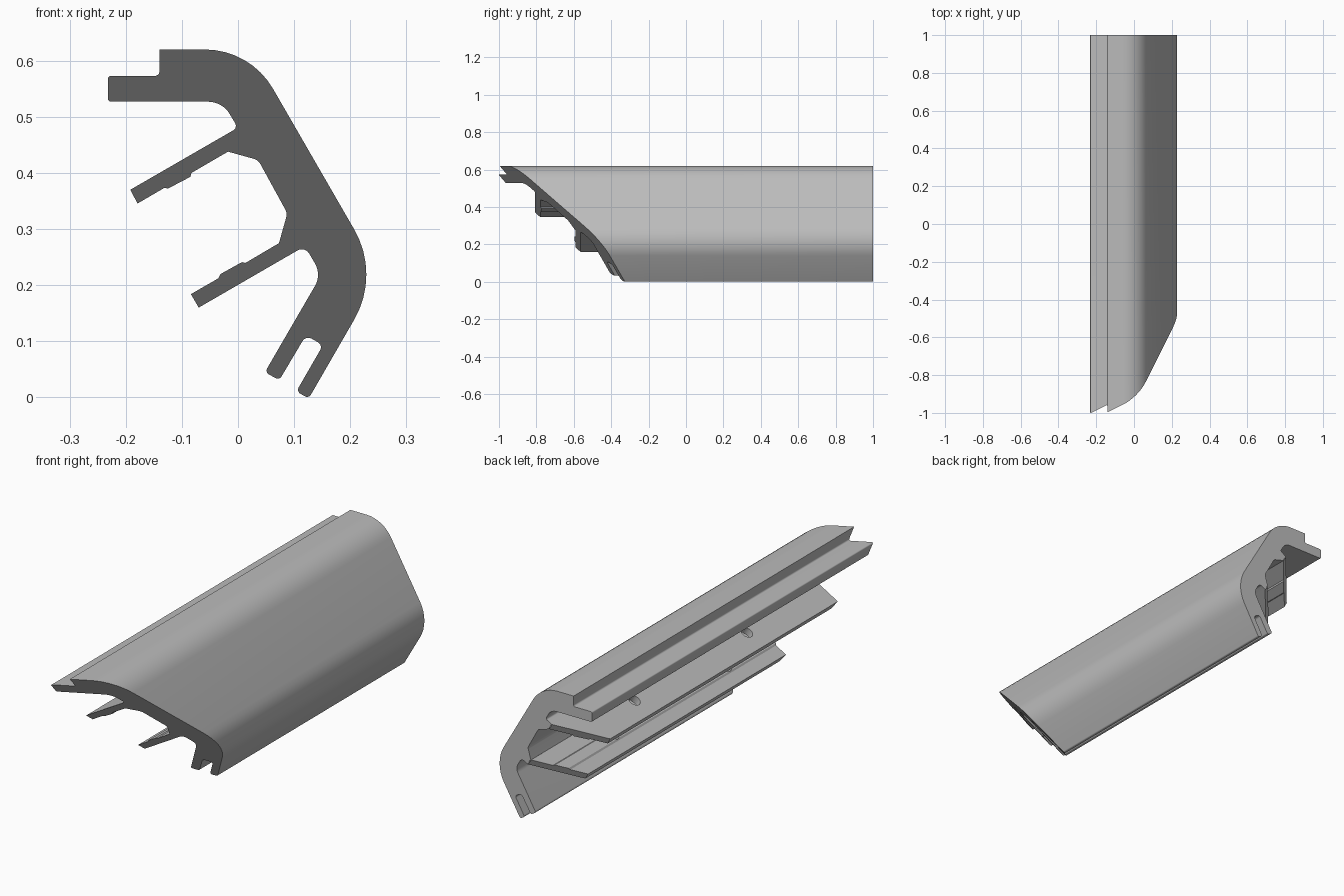
import bpy, bmesh, math
from mathutils import Vector

if "Cube" in bpy.data.objects:
    bpy.data.objects.remove(bpy.data.objects["Cube"])

grey = bpy.data.materials.new("metal grey")
grey.diffuse_color = (0.5, 0.5, 0.5, 1)
grey.use_nodes = True
grey.node_tree.nodes["Principled BSDF"].inputs["Base Color"].default_value = grey.diffuse_color

C30, S30 = math.cos(math.radians(30)), 0.5


def fillet(points, segs=8):
    """Round each (x, z, radius) corner of a closed profile."""
    out = []
    n = len(points)
    for i, p in enumerate(points):
        c = Vector(p[:2])
        r = p[2] if len(p) > 2 else 0
        if r == 0:
            out.append(c)
            continue
        a = (Vector(points[i - 1][:2]) - c).normalized()
        b = (Vector(points[(i + 1) % n][:2]) - c).normalized()
        half = a.angle(b) / 2
        t = r / math.tan(half)
        centre = c + (a + b).normalized() * (r / math.sin(half))
        v0, v1 = c + a * t - centre, c + b * t - centre
        total = v0.angle(v1)
        for k in range(segs + 1):
            f = k / segs
            v = (v0 * math.sin((1 - f) * total) + v1 * math.sin(f * total)) / math.sin(total)
            out.append(centre + v)
    return out


def front_y(p):
    """Mitred front end."""
    return -0.39 + 0.5 * p.x - C30 * p.y


def extrude(name, points, back_y):
    """Prism along y between the mitred front and a back end rule."""
    prof = fillet(points)
    bm = bmesh.new()
    front = [bm.verts.new((p.x, front_y(p), p.y)) for p in prof]
    back = [bm.verts.new((p.x, back_y(p), p.y)) for p in prof]
    bm.faces.new(front)
    bm.faces.new(back[::-1])
    n = len(prof)
    for i in range(n):
        j = (i + 1) % n
        bm.faces.new((front[i], back[i], back[j], front[j]))
    bmesh.ops.recalc_face_normals(bm, faces=bm.faces)
    me = bpy.data.meshes.new(name)
    bm.to_mesh(me)
    bm.free()
    me.materials.append(grey)
    ob = bpy.data.objects.new(name, me)
    bpy.context.collection.objects.link(ob)
    return ob


def chamfered_back(root_s):
    """Back end cut at 45 degrees from rib root to rib tip."""
    return lambda p: 1 - (-C30 * p.x - S30 * p.y - root_s)


# Main angled wall with top flange and slotted foot
body = extrude("angled_wall", [
    (-0.14, 0.62), (0.022, 0.62, 0.14), (0.2535, 0.219, 0.16),
    (0.126, -0.002, 0.008), (0.104, 0.0107, 0.008),
    (0.1515, 0.093, 0.01), (0.121, 0.1105, 0.012),
    (0.0735, 0.0305, 0.008), (0.048, 0.045, 0.008),
    (0.149, 0.219, 0.04), (0.119, 0.2695, 0.015),
    (0.087, 0.2507), (0.073, 0.275), (0.088, 0.328, 0.02),
    (0.036, 0.423, 0.02), (-0.018, 0.438),
    (-0.032, 0.4623), (-0.004, 0.4785, 0.008), (-0.004, 0.487, 0.008),
    (-0.028, 0.527, 0.045), (-0.232, 0.527, 0.006),
    (-0.232, 0.573, 0.006), (-0.14, 0.573, 0.008),
], lambda p: 1.0)

# Two ribs, each with a shallow raised pad strip
upper_rib = extrude("upper_rib", [
    (-0.016, 0.439), (-0.083, 0.4), (-0.085, 0.393), (-0.125, 0.372),
    (-0.131, 0.3735), (-0.179, 0.3455), (-0.192, 0.37), (-0.030, 0.4635),
], chamfered_back(-0.205))
lower_rib = extrude("lower_rib", [
    (0.089, 0.252), (-0.07, 0.16), (-0.084, 0.184), (-0.035, 0.2122),
    (-0.031, 0.22), (0.007, 0.241), (0.013, 0.2395), (0.075, 0.276),
], chamfered_back(-0.2025))

# Screw holes through both ribs
for y in (0.53, -0.27):
    bpy.ops.mesh.primitive_cylinder_add(
        vertices=32, radius=0.026, depth=0.36, location=(-0.058, y, 0.317),
        rotation=(0, math.radians(-30), 0))
    cutter = bpy.context.object
    cutter.name = "hole_cutter"
    cutter.hide_render = True
    for rib in (upper_rib, lower_rib):
        mod = rib.modifiers.new("hole", 'BOOLEAN')
        mod.operation = 'DIFFERENCE'
        mod.solver = 'EXACT'
        mod.object = cutter
        bpy.context.view_layer.objects.active = rib
        bpy.ops.object.modifier_apply(modifier=mod.name)
    bpy.data.objects.remove(cutter, do_unlink=True)

# Smooth the rounded corners, keep hard edges
for ob in (body, upper_rib, lower_rib):
    bpy.ops.object.select_all(action='DESELECT')
    ob.select_set(True)
    bpy.context.view_layer.objects.active = ob
    bpy.ops.object.shade_smooth_by_angle(angle=math.radians(25))
